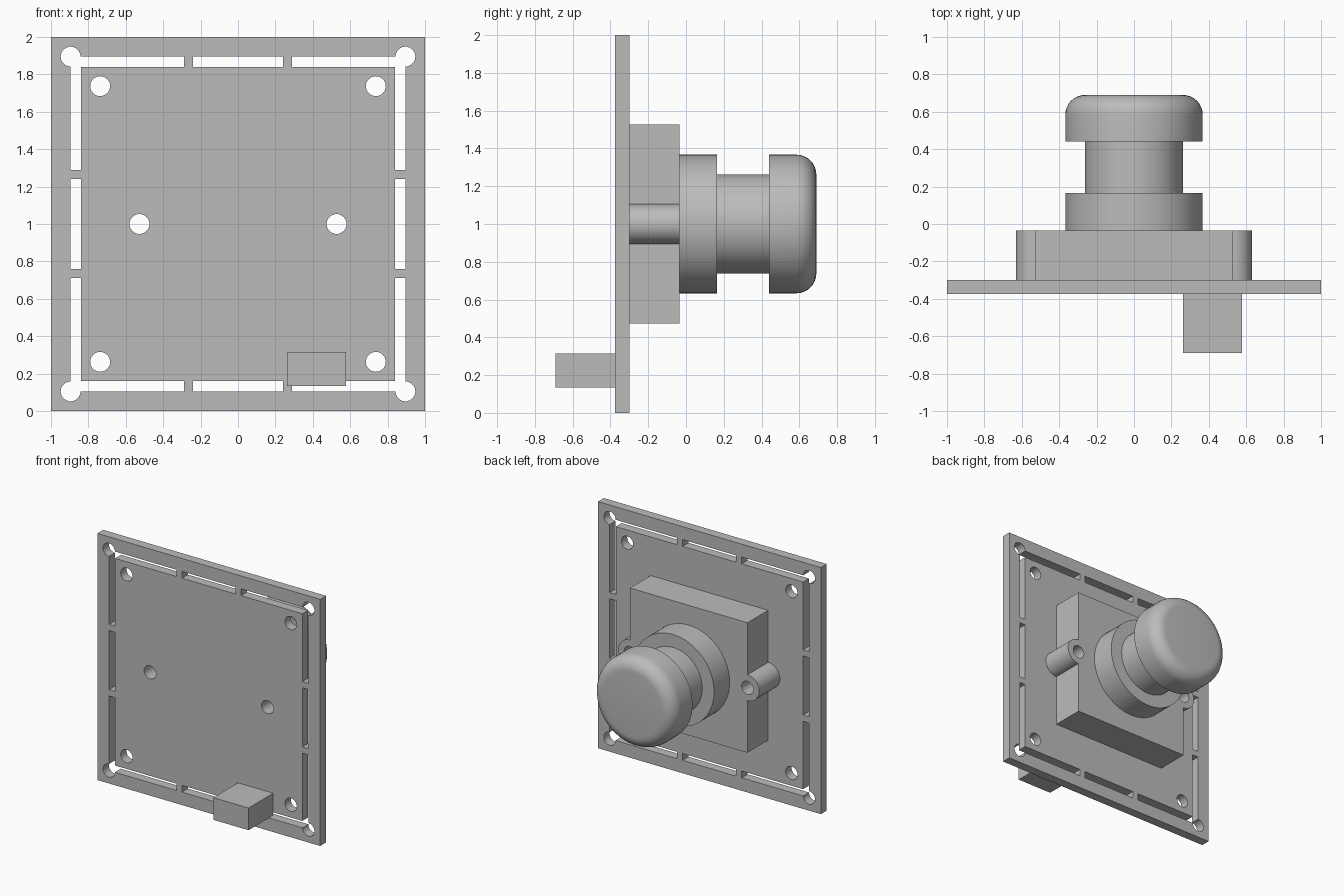
import bpy, bmesh, math
from mathutils import Matrix, Vector

if "Cube" in bpy.data.objects:
    bpy.data.objects.remove(bpy.data.objects["Cube"])

grey = bpy.data.materials.new("grey")
grey.diffuse_color = (0.5, 0.5, 0.5, 1)
grey.use_nodes = True
grey.node_tree.nodes["Principled BSDF"].inputs["Base Color"].default_value = grey.diffuse_color


def finish(name, bm):
    bmesh.ops.recalc_face_normals(bm, faces=bm.faces)
    me = bpy.data.meshes.new(name)
    bm.to_mesh(me)
    bm.free()
    ob = bpy.data.objects.new(name, me)
    bpy.context.collection.objects.link(ob)
    me.materials.append(grey)
    return ob


def add_box(bm, x0, x1, y0, y1, z0, z1):
    mid = Vector((x0 + x1, y0 + y1, z0 + z1)) / 2
    size = Matrix.Diagonal((x1 - x0, y1 - y0, z1 - z0, 1))
    bmesh.ops.create_cube(bm, size=1, matrix=Matrix.Translation(mid) @ size)


def add_rod(bm, x, z, r, y0, y1):
    m = Matrix.Translation((x, (y0 + y1) / 2, z)) @ Matrix.Rotation(math.pi / 2, 4, 'X')
    bmesh.ops.create_cone(bm, cap_ends=True, segments=48, radius1=r, radius2=r,
                          depth=y1 - y0, matrix=m)


def boolean(ob, other, operation):
    mod = ob.modifiers.new(operation.lower(), 'BOOLEAN')
    mod.operation, mod.object, mod.solver = operation, other, 'EXACT'
    mod.use_self = True
    bpy.context.view_layer.objects.active = ob
    bpy.ops.object.modifier_apply(modifier=mod.name)


def smooth(ob):
    bpy.ops.object.select_all(action='DESELECT')
    ob.select_set(True)
    bpy.context.view_layer.objects.active = ob
    bpy.ops.object.shade_smooth_by_angle(angle=math.radians(30))


HOLE, BACK, FRONT = 0.053, -0.30, -0.375

# circuit board
bm = bmesh.new()
add_box(bm, -1, 1, FRONT, BACK, 0, 2)
board = finish("board", bm)

# break-away slots around the rim
bm = bmesh.new()
for a, b in ((-0.895, -0.29), (-0.24, 0.24), (0.29, 0.895)):
    for s in (-1, 1):
        lo, hi = sorted((s * 0.84, s * 0.895))
        add_box(bm, a, b, -0.5, -0.2, 1 + lo, 1 + hi)
        add_box(bm, lo, hi, -0.5, -0.2, 1 + a, 1 + b)
slots = finish("slot_cutter", bm)

# corner, mounting and lens screw holes
bm = bmesh.new()
for sx in (-1, 1):
    for sz in (-1, 1):
        add_rod(bm, sx * 0.895, 1 + sz * 0.895, HOLE, -0.5, 0.1)
        add_rod(bm, sx * 0.737, 1 + sz * 0.737, HOLE, -0.5, 0.1)
    add_rod(bm, sx * 0.527, 1, HOLE, -0.5, 0.1)
holes = finish("hole_cutter", bm)

# lens housing with side screw bosses
bm = bmesh.new()
add_box(bm, -0.527, 0.527, BACK, -0.035, 0.473, 1.527)
housing = finish("lens_housing", bm)
bm = bmesh.new()
for sx in (-1, 1):
    add_rod(bm, sx * 0.527, 1, 0.105, BACK, -0.035)
bosses = finish("boss_helper", bm)

boolean(board, slots, 'DIFFERENCE')
boolean(board, holes, 'DIFFERENCE')
boolean(housing, bosses, 'UNION')
boolean(housing, holes, 'DIFFERENCE')
for helper in (slots, holes, bosses):
    bpy.data.objects.remove(helper)

# lens: collar, neck and rounded cap turned around the y axis
profile = [(0, -0.035), (0.367, -0.035), (0.367, 0.165), (0.262, 0.165),
           (0.262, 0.44), (0.367, 0.44)]
for i in range(9):
    t = math.radians(90 * i / 8)
    profile.append((0.262 + 0.105 * math.cos(t), 0.585 + 0.105 * math.sin(t)))
profile.append((0, 0.69))
bm = bmesh.new()
vs = [bm.verts.new((r, y, 1)) for r, y in profile]
edges = [bm.edges.new(p) for p in zip(vs, vs[1:])]
bmesh.ops.spin(bm, geom=vs + edges, cent=(0, 0, 1), axis=(0, 1, 0),
               angle=math.tau, steps=64, use_merge=True)
bmesh.ops.remove_doubles(bm, verts=bm.verts, dist=1e-4)
lens = finish("lens", bm)

# cable connector
bm = bmesh.new()
add_box(bm, 0.263, 0.578, -0.69, FRONT, 0.135, 0.315)
finish("connector", bm)

for ob in (board, housing, lens):
    smooth(ob)
